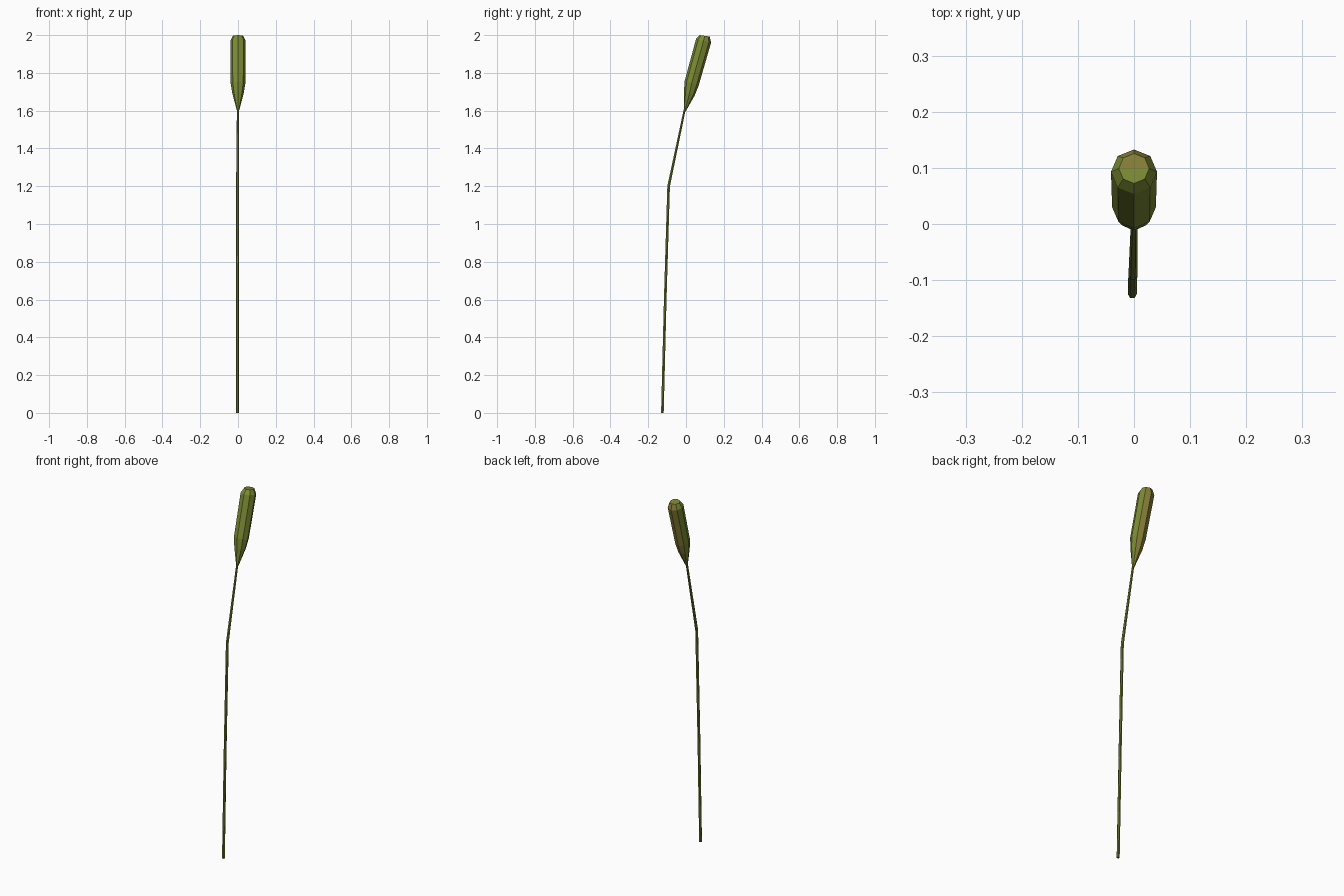
import bpy
import bmesh
import math
from mathutils import Vector

if "Cube" in bpy.data.objects:
    bpy.data.objects.remove(bpy.data.objects["Cube"])


def material(name, rgb):
    m = bpy.data.materials.new(name)
    m.diffuse_color = (*rgb, 1)
    m.use_nodes = True
    m.node_tree.nodes["Principled BSDF"].inputs["Base Color"].default_value = m.diffuse_color
    return m


green = material("leaf green", (0.2, 0.26, 0.033))
brown = material("olive brown", (0.25, 0.22, 0.04))
stem_green = material("stem green", (0.165, 0.2, 0.033))


def loft(name, rings, sides, mats, rule=None):
    """Loft tilted rings given as (x, y, z, radius, tilt in degrees), with fan caps."""
    bm = bmesh.new()
    loops = []
    for x, y, z, r, tilt in rings:
        t = math.radians(tilt)
        v = Vector((0, math.cos(t), -math.sin(t)))
        loop = []
        for i in range(sides):
            a = 2 * math.pi * i / sides
            p = Vector((x, y, z)) + Vector((1, 0, 0)) * r * math.cos(a) + v * r * math.sin(a)
            loop.append(bm.verts.new(p))
        loops.append(loop)
    ends = [bm.verts.new(rings[0][:3]), bm.verts.new(rings[-1][:3])]
    for i in range(sides):
        j = (i + 1) % sides
        faces = [(bm.faces.new((a[i], a[j], b[j], b[i])), False)
                 for a, b in zip(loops, loops[1:])]
        faces.append((bm.faces.new((loops[0][j], loops[0][i], ends[0])), False))
        faces.append((bm.faces.new((loops[-1][i], loops[-1][j], ends[1])), True))
        for f, top in faces:
            f.material_index = rule(i, top) if rule else 0
    bmesh.ops.recalc_face_normals(bm, faces=bm.faces[:])
    mesh = bpy.data.meshes.new(name)
    bm.to_mesh(mesh)
    bm.free()
    for m in mats:
        mesh.materials.append(m)
    ob = bpy.data.objects.new(name, mesh)
    bpy.context.collection.objects.link(ob)
    return ob


# Thin bent stalk
loft("stem", [(-0.003, -0.125, 0.0, 0.008, 0),
              (-0.003, -0.11, 0.6, 0.008, 2),
              (-0.002, -0.092, 1.2, 0.008, 7),
              (0.0, -0.006, 1.61, 0.006, 13)], 6, [stem_green])

# Seed head: browned strips down the back and on the back half of the tip
loft("seed_head", [(0, -0.006, 1.6, 0.006, 14),
                   (0, 0.018, 1.69, 0.03, 16),
                   (0, 0.03, 1.745, 0.039, 16),
                   (0, 0.093, 1.97, 0.041, 14),
                   (0, 0.099, 1.996, 0.027, 8)], 8, [green, brown],
     lambda i, top: int(i < 4 if top else i in (1, 2)))
